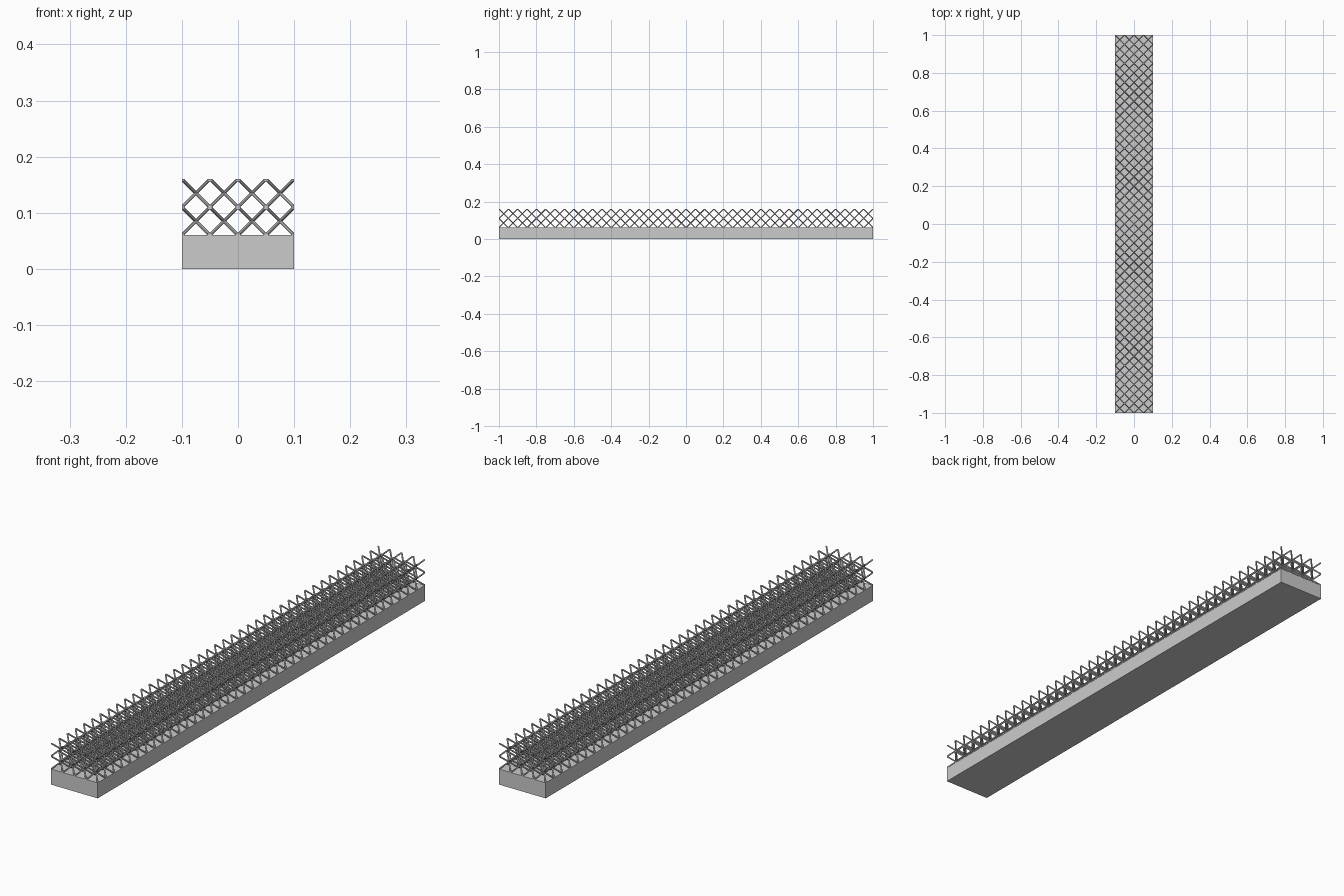
import bpy, bmesh
from mathutils import Vector

old = bpy.data.objects.get("Cube")
if old:
    bpy.data.objects.remove(old, do_unlink=True)

CELL = 0.05                 # edge of one lattice cell
NX, NY, NZ = 4, 40, 2       # cells across, along, up
BASE_H = 0.06
RADIUS = 0.003
HALF_X, HALF_Y = NX * CELL / 2, NY * CELL / 2
TOP = BASE_H + NZ * CELL

grey = bpy.data.materials.new("plain grey")
grey.use_nodes = True
colour = (0.6, 0.6, 0.6, 1)
grey.diffuse_color = colour
grey.node_tree.nodes["Principled BSDF"].inputs["Base Color"].default_value = colour


def finish(name, bm):
    mesh = bpy.data.meshes.new(name)
    bm.to_mesh(mesh)
    bm.free()
    mesh.materials.append(grey)
    obj = bpy.data.objects.new(name, mesh)
    bpy.context.collection.objects.link(obj)
    return obj


# Solid base bar
bm = bmesh.new()
bmesh.ops.create_cube(bm, size=1)
bmesh.ops.scale(bm, verts=bm.verts, vec=(2 * HALF_X, 2 * HALF_Y, BASE_H))
bmesh.ops.translate(bm, verts=bm.verts, vec=(0, 0, BASE_H / 2))
finish("base_bar", bm)


# One body-centred cell: four struts crossing through its middle
def make_cell(bm, centre):
    for sx in (-1, 1):
        for sy in (-1, 1):
            axis = Vector((sx, sy, 1))
            matrix = axis.to_track_quat("Z", "Y").to_matrix().to_4x4()
            matrix.translation = centre
            bmesh.ops.create_cone(
                bm, cap_ends=True, segments=8, radius1=RADIUS, radius2=RADIUS,
                depth=CELL * axis.length + 4 * RADIUS, matrix=matrix)


# Lattice on top of the bar
bm = bmesh.new()
for i in range(NX):
    for j in range(NY):
        for k in range(NZ):
            make_cell(bm, Vector(((i + 0.5) * CELL - HALF_X,
                                  (j + 0.5) * CELL - HALF_Y,
                                  (k + 0.5) * CELL + BASE_H)))

# Trim the struts flush with the outer faces of the block
for point, normal in (
        ((HALF_X, 0, 0), (1, 0, 0)), ((-HALF_X, 0, 0), (-1, 0, 0)),
        ((0, HALF_Y, 0), (0, 1, 0)), ((0, -HALF_Y, 0), (0, -1, 0)),
        ((0, 0, TOP), (0, 0, 1)), ((0, 0, BASE_H), (0, 0, -1))):
    cut = bmesh.ops.bisect_plane(
        bm, geom=bm.verts[:] + bm.edges[:] + bm.faces[:],
        plane_co=point, plane_no=normal, clear_outer=True)
    rim = [e for e in cut["geom_cut"] if isinstance(e, bmesh.types.BMEdge)]
    bmesh.ops.edgeloop_fill(bm, edges=rim)
finish("strut_lattice", bm)
